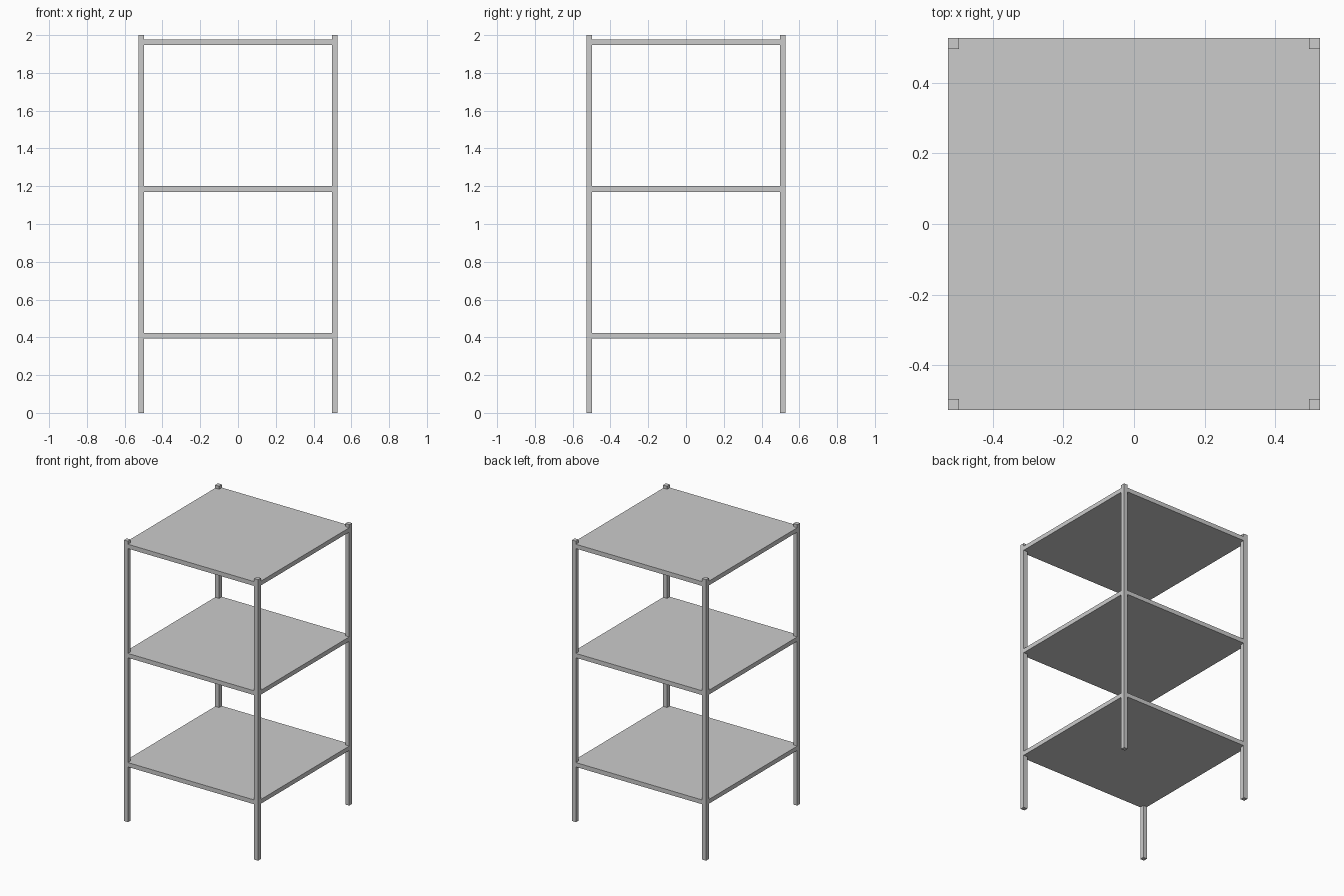
import bpy
import bmesh

HALF = 0.528      # half width of the shelving unit
POST = 0.031      # post side
HEIGHT = 2.0
THICK = 0.031     # shelf thickness
SHELF_TOPS = {"bottom_shelf": 0.424, "middle_shelf": 1.201, "top_shelf": 1.978}

if "Cube" in bpy.data.objects:
    bpy.data.objects.remove(bpy.data.objects["Cube"])

# Grey painted metal
grey = bpy.data.materials.new("grey_metal")
grey.use_nodes = True
colour = (0.6, 0.6, 0.6, 1)
grey.diffuse_color = colour
grey.node_tree.nodes["Principled BSDF"].inputs["Base Color"].default_value = colour


def prism(name, outline, z0, z1):
    """Extrude a flat outline from z0 up to z1."""
    bm = bmesh.new()
    face = bm.faces.new([bm.verts.new((x, y, z0)) for x, y in outline])
    top = bmesh.ops.extrude_face_region(bm, geom=[face])["geom"]
    verts = [v for v in top if isinstance(v, bmesh.types.BMVert)]
    bmesh.ops.translate(bm, verts=verts, vec=(0, 0, z1 - z0))
    bmesh.ops.recalc_face_normals(bm, faces=bm.faces)
    mesh = bpy.data.meshes.new(name)
    bm.to_mesh(mesh)
    bm.free()
    mesh.materials.append(grey)
    obj = bpy.data.objects.new(name, mesh)
    bpy.context.collection.objects.link(obj)
    return obj


# Corner posts
inner = HALF - POST
for side, sx in (("left", 1), ("right", -1)):
    for end, sy in (("front", -1), ("back", 1)):
        xs, ys = (sx * inner, sx * HALF), (sy * inner, sy * HALF)
        prism(f"{end}_{side}_post",
              [(xs[0], ys[0]), (xs[1], ys[0]), (xs[1], ys[1]), (xs[0], ys[1])],
              0, HEIGHT)

# Shelves, flush with the posts and notched around them
notched = []
for sx, sy in ((1, 1), (-1, 1), (-1, -1), (1, -1)):
    corner = [(HALF, inner), (inner, inner), (inner, HALF)]
    if sx != sy:
        corner.reverse()
    notched += [(sx * x, sy * y) for x, y in corner]
for name, top in SHELF_TOPS.items():
    prism(name, notched, top - THICK, top)
